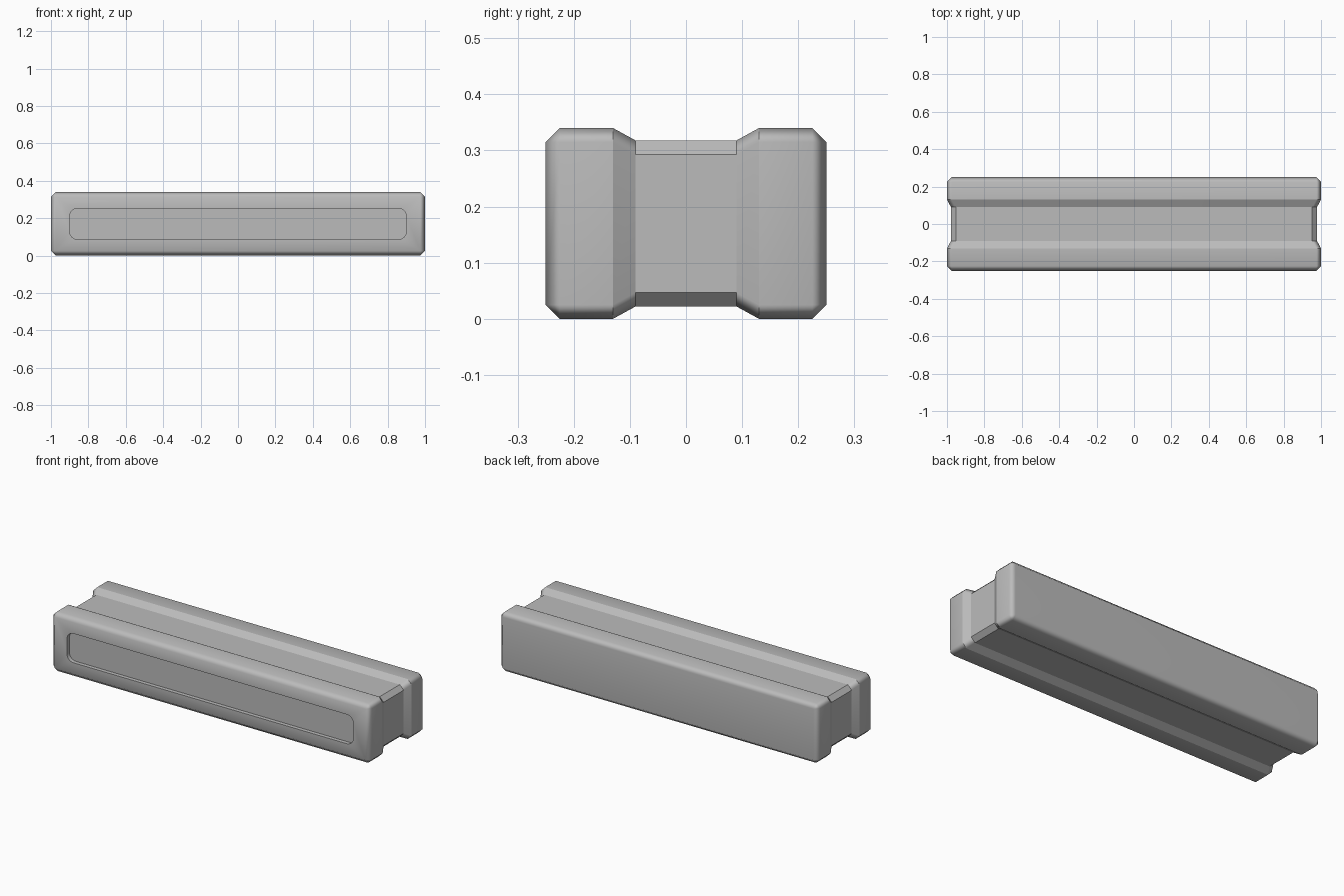
import bpy, bmesh, math

cube = bpy.data.objects.get("Cube")
if cube:
    bpy.data.objects.remove(cube, do_unlink=True)

HALF_X, HALF_Z, HALF_Y = 1.0, 0.17, 0.25
CHAMFER, GROOVE = 0.025, 0.022

grey = bpy.data.materials.new("mid grey")
grey.use_nodes = True
colour = (0.5, 0.5, 0.5, 1)
grey.diffuse_color = colour
grey.node_tree.nodes["Principled BSDF"].inputs["Base Color"].default_value = colour

bm = bmesh.new()


def corner_ring(y, hx, hz, radius, steps):
    """Rectangle in the xz plane, each corner made of steps + 1 points."""
    ring = []
    for k, (sx, sz) in enumerate([(1, 1), (-1, 1), (-1, -1), (1, -1)]):
        for i in range(steps + 1):
            a = math.pi / 2 * (k + i / steps)
            x = sx * (hx - radius) + radius * math.cos(a)
            z = sz * (hz - radius) + radius * math.sin(a)
            ring.append(bm.verts.new((x, y, HALF_Z + z)))
    return ring


def bridge(a, b):
    n = len(a)
    for i in range(n):
        j = (i + 1) % n
        bm.faces.new((a[i], a[j], b[j], b[i]))


# Body: chamfered sections along y, waisted in the middle
sections = [(-HALF_Y, CHAMFER, 0), (-HALF_Y + CHAMFER, 0, CHAMFER),
            (-0.13, 0, CHAMFER), (-0.09, GROOVE, CHAMFER)]
sections += [(-y, inset, cut) for y, inset, cut in reversed(sections)]
rings = [corner_ring(y, HALF_X - d, HALF_Z - d, c, 1) for y, d, c in sections]
for a, b in zip(rings, rings[1:]):
    bridge(a, b)
bm.faces.new(rings[-1])

# Front recess with rounded corners
STEPS = 6
rim = corner_ring(-HALF_Y, 0.9, 0.083, 0.042, STEPS)
floor = corner_ring(-HALF_Y + 0.022, 0.9, 0.083, 0.042, STEPS)
bridge(rim, floor)
bm.faces.new(floor)

# Frame between the recess and the front border
for k in range(4):
    outer, following = rings[0][2 * k], rings[0][(2 * k + 2) % 8]
    start = k * (STEPS + 1)
    for i in range(start, start + STEPS):
        bm.faces.new((outer, rim[i], rim[i + 1]))
    last = start + STEPS
    bm.faces.new((outer, rim[last], rim[(last + 1) % len(rim)], following))

bmesh.ops.remove_doubles(bm, verts=bm.verts, dist=0.0001)
bmesh.ops.recalc_face_normals(bm, faces=bm.faces)

# Smooth chamfers, crisp groove and recess edges
for face in bm.faces:
    face.smooth = True
for edge in bm.edges:
    ys = [abs(v.co.y) for v in edge.verts]
    on_groove = abs(ys[0] - ys[1]) < 0.001 and 0.08 < ys[0] < 0.14
    edge.smooth = not on_groove and edge.calc_face_angle(0) < math.radians(60)

mesh = bpy.data.meshes.new("grooved_bar")
bm.to_mesh(mesh)
bm.free()
mesh.materials.append(grey)
bar = bpy.data.objects.new("grooved_bar", mesh)
bpy.context.collection.objects.link(bar)

normals = bar.modifiers.new("weighted normals", 'WEIGHTED_NORMAL')
normals.keep_sharp = True
